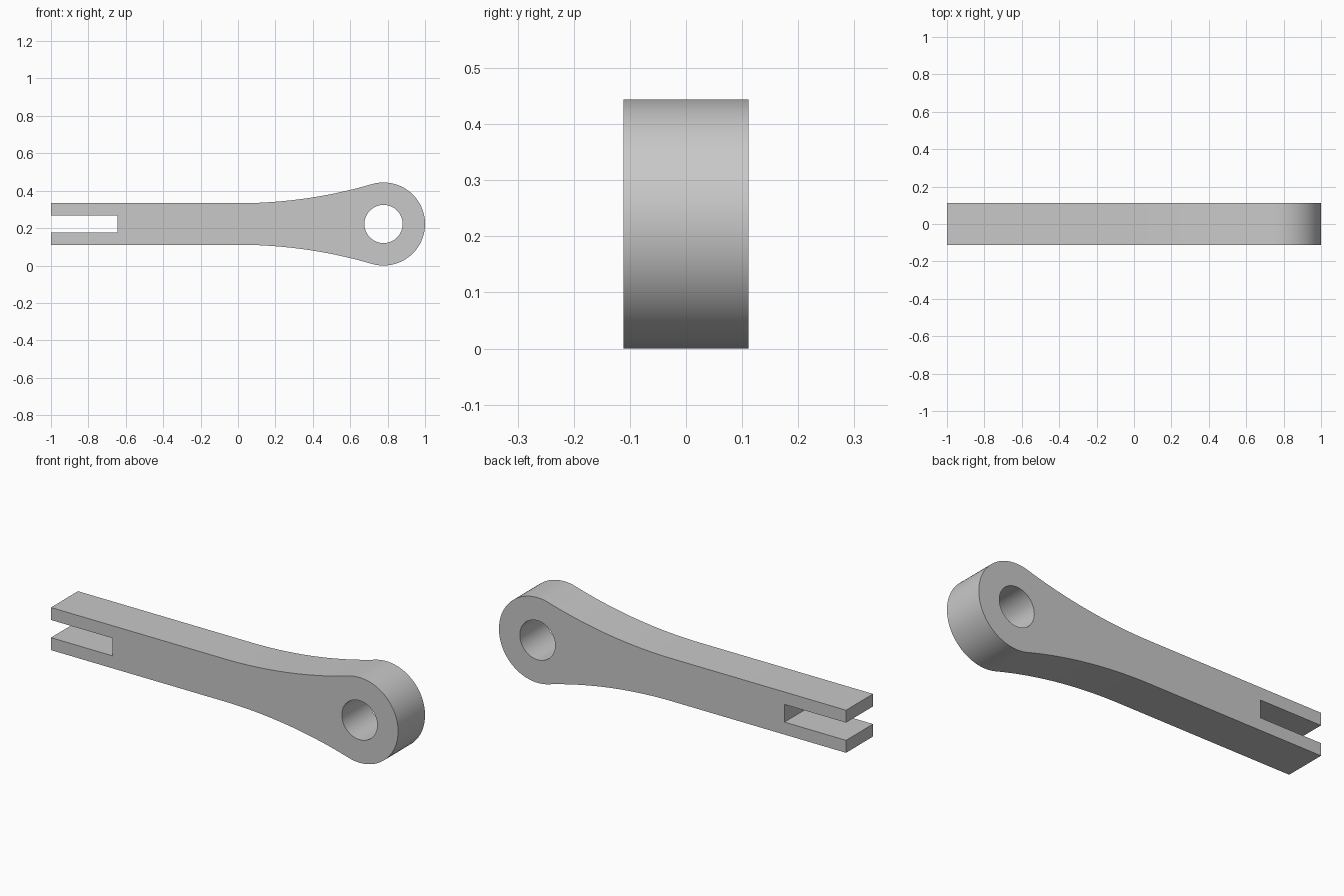
import bpy, bmesh
from math import pi, sin, cos, atan2, radians
from mathutils import Vector

cube = bpy.data.objects.get("Cube")
if cube:
    bpy.data.objects.remove(cube, do_unlink=True)

EYE_X, EYE_R, HOLE_R = 0.778, 0.222, 0.102
HALF_H, HALF_D = 0.111, 0.111
SLOT_X, SLOT_H = -0.645, 0.046


def arc(cx, cz, r, start, end, steps):
    """Points along an arc, both ends included."""
    angles = [start + (end - start) * i / steps for i in range(steps + 1)]
    return [(cx + r * cos(a), cz + r * sin(a)) for a in angles]


# Flare arc: tangent to the straight shank at x = 0 and to the round eye
flare_r = (EYE_X**2 + HALF_H**2 - EYE_R**2) / (2 * (EYE_R - HALF_H))
flare_z = HALF_H + flare_r
touch = atan2(flare_z, -EYE_X)

# Upper half of the outline, measured from the centre line
outline = [(SLOT_X, 0), (SLOT_X, SLOT_H), (-1, SLOT_H), (-1, HALF_H)]
outline += arc(0, flare_z, flare_r, -pi / 2, touch - pi, 24)
outline += arc(EYE_X, 0, EYE_R, touch, 0, 40)[1:]
outline += arc(EYE_X, 0, HOLE_R, 0, pi, 32)

bm = bmesh.new()
bm.faces.new([bm.verts.new((x, -HALF_D, z)) for x, z in outline])

# Mirror to the lower half, then extrude to full depth
bmesh.ops.mirror(bm, geom=bm.verts[:] + bm.edges[:] + bm.faces[:],
                 axis='Z', merge_dist=0.0001)
bmesh.ops.remove_doubles(bm, verts=bm.verts[:], dist=0.0001)
bmesh.ops.recalc_face_normals(bm, faces=bm.faces[:])
front = bm.faces[:]
back = bmesh.ops.extrude_face_region(bm, geom=front, use_keep_orig=True)["geom"]
bmesh.ops.translate(bm, vec=Vector((0, 2 * HALF_D, 0)),
                    verts=[g for g in back if isinstance(g, bmesh.types.BMVert)])
bmesh.ops.recalc_face_normals(bm, faces=bm.faces[:])
bmesh.ops.translate(bm, vec=Vector((0, 0, EYE_R)), verts=bm.verts[:])

mesh = bpy.data.meshes.new("slotted_rod_end")
bm.to_mesh(mesh)
bm.free()
rod = bpy.data.objects.new("slotted_rod_end", mesh)
bpy.context.collection.objects.link(rod)

# Plain grey metal
grey = bpy.data.materials.new("light_grey")
grey.use_nodes = True
colour = (0.58, 0.58, 0.58, 1)
grey.diffuse_color = colour
grey.node_tree.nodes["Principled BSDF"].inputs["Base Color"].default_value = colour
mesh.materials.append(grey)

# Smooth round surfaces, crisp edges
bpy.ops.object.select_all(action='DESELECT')
rod.select_set(True)
bpy.context.view_layer.objects.active = rod
bpy.ops.object.shade_smooth_by_angle(angle=radians(30))
